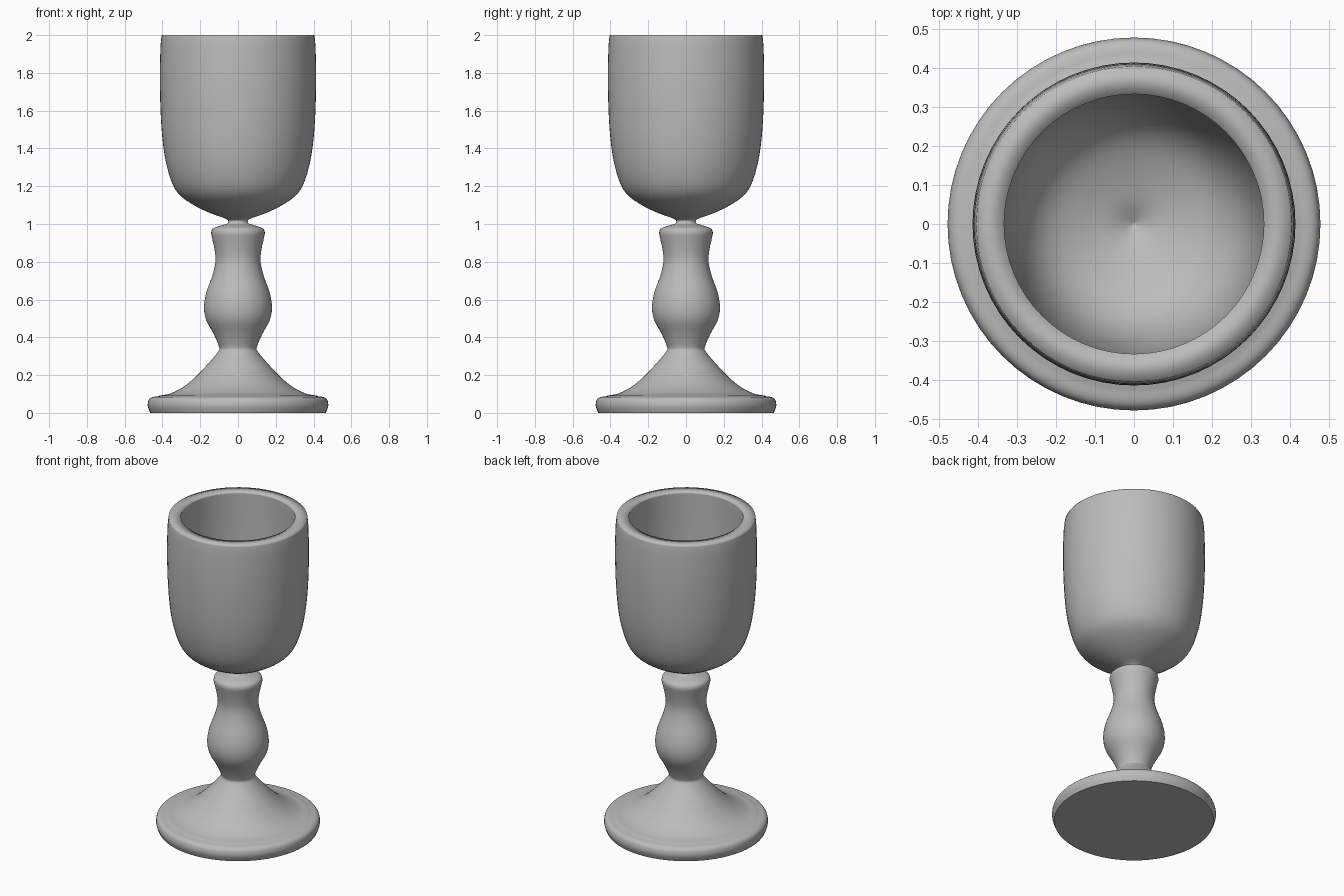
import bpy
import bmesh
import math
from mathutils import Vector

SIDES = 64

cube = bpy.data.objects.get("Cube")
if cube:
    bpy.data.objects.remove(cube, do_unlink=True)

# Single plain material
grey = bpy.data.materials.new("plain grey")
grey.use_nodes = True
grey.diffuse_color = (0.5, 0.5, 0.5, 1)
grey.node_tree.nodes["Principled BSDF"].inputs["Base Color"].default_value = grey.diffuse_color


def smooth_path(points, steps=3):
    """Catmull-Rom path through (radius, height) points."""
    pts = [Vector(p) for p in points]
    ends = [pts[0] * 2 - pts[1]] + pts + [pts[-1] * 2 - pts[-2]]
    path = []
    for a, b, c, d in zip(ends, ends[1:], ends[2:], ends[3:]):
        for i in range(steps):
            t = i / steps
            path.append(b + (c - a) * t / 2 + (a * 2 - b * 5 + c * 4 - d) * t * t / 2
                        + (b * 3 - a - c * 3 + d) * t ** 3 / 2)
    return path + [pts[-1]]


def lathe(name, path):
    """Spin a profile around the upright axis."""
    bm = bmesh.new()
    verts = [bm.verts.new((max(r, 0), 0, z)) for r, z in path]
    edges = [bm.edges.new(pair) for pair in zip(verts, verts[1:])]
    bmesh.ops.spin(bm, geom=verts + edges, cent=(0, 0, 0), axis=(0, 0, 1),
                   angle=math.tau, steps=SIDES, use_merge=True)
    bmesh.ops.remove_doubles(bm, verts=bm.verts, dist=0.0005)
    bmesh.ops.recalc_face_normals(bm, faces=bm.faces)
    for face in bm.faces:
        # The underside stays flat so its edge is crisp
        face.smooth = face.calc_center_median().z > 0.0001
    mesh = bpy.data.meshes.new(name)
    bm.to_mesh(mesh)
    bm.free()
    mesh.materials.append(grey)
    obj = bpy.data.objects.new(name, mesh)
    bpy.context.collection.objects.link(obj)
    return obj


# Foot rim, flaring foot and turned stem
underside = [Vector((0, 0))]
foot_rim = smooth_path([(0.465, 0), (0.475, 0.025), (0.478, 0.045), (0.472, 0.07),
                        (0.455, 0.083), (0.425, 0.088)])
stem = smooth_path([(0.415, 0.092), (0.36, 0.102), (0.29, 0.137), (0.22, 0.195), (0.15, 0.27),
                    (0.105, 0.325), (0.1, 0.35), (0.13, 0.42), (0.168, 0.49), (0.18, 0.56),
                    (0.167, 0.64), (0.138, 0.72), (0.119, 0.8), (0.125, 0.87), (0.138, 0.93),
                    (0.142, 0.955), (0.132, 0.977), (0.09, 0.992), (0.06, 1.0)])

# Bowl: outer wall, then rim and inner wall with a dimple in the floor
outer = smooth_path([(0.053, 1.008), (0.053, 1.02), (0.08, 1.034), (0.14, 1.055), (0.22, 1.092),
                     (0.3, 1.145), (0.346, 1.21), (0.38, 1.32), (0.4, 1.45), (0.41, 1.6),
                     (0.414, 1.78), (0.411, 1.92), (0.408, 1.97), (0.404, 2.0)])
inner = smooth_path([(0.333, 2.0), (0.333, 1.96), (0.333, 1.78), (0.33, 1.6), (0.32, 1.45),
                     (0.3, 1.33), (0.265, 1.24), (0.21, 1.18), (0.13, 1.14), (0.06, 1.115),
                     (0.02, 1.095), (0, 1.085)])

lathe("goblet", underside + foot_rim + stem + outer + inner)
